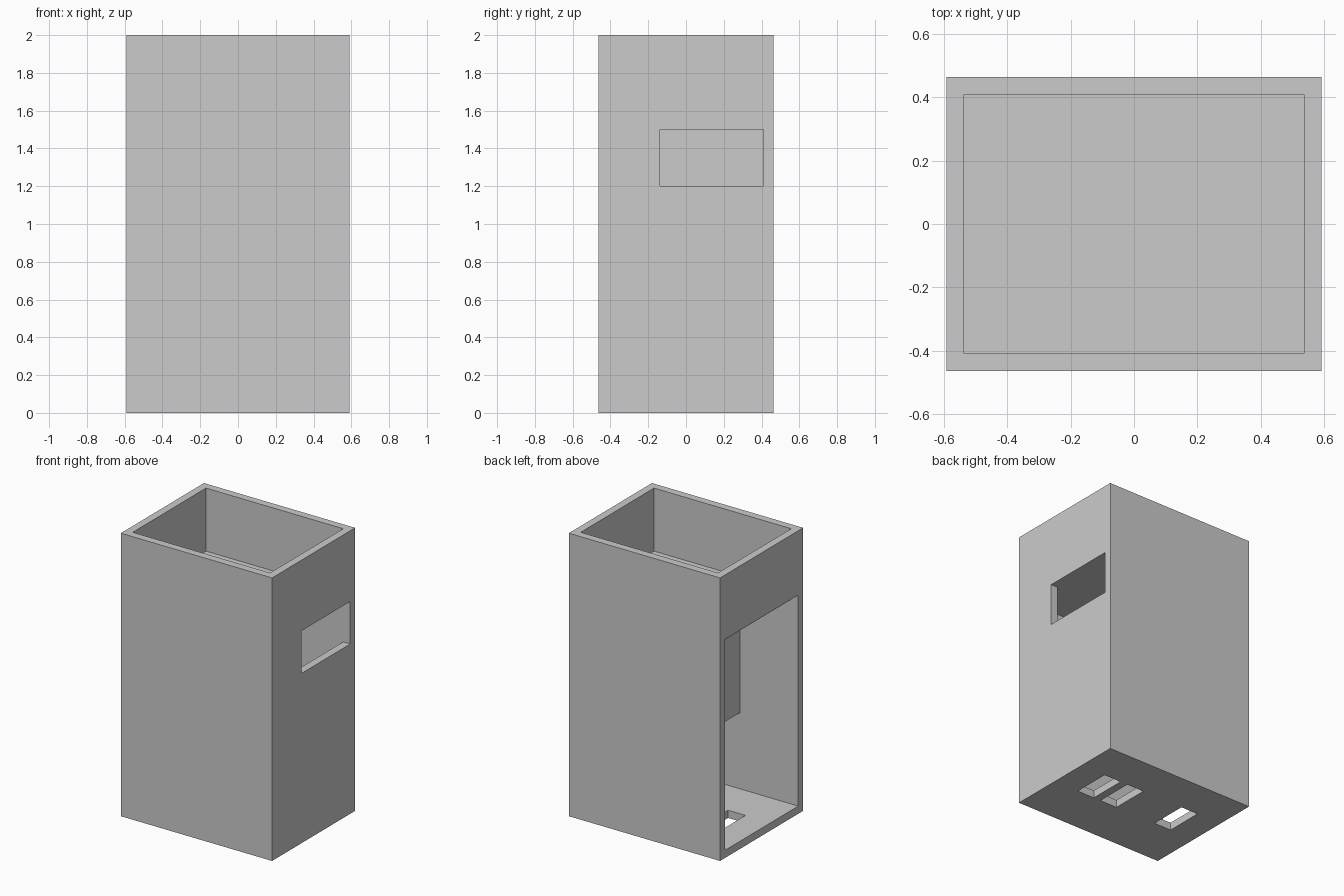
import bpy
from mathutils import Vector

default = bpy.data.objects.get("Cube")
if default:
    bpy.data.objects.remove(default, do_unlink=True)

W, D, H = 0.591, 0.4635, 2.0      # half width, half depth, height
T = 0.0545                        # wall thickness
IX, IY = W - T, D - T             # inner half sizes
CEILING = 1.5                     # underside of the shelf
EPS = 0.1                         # cutter overshoot


def box(name, x, y, z):
    """Box spanning the given (low, high) ranges."""
    bpy.ops.mesh.primitive_cube_add(size=1)
    ob = bpy.context.object
    ob.name = ob.data.name = name
    low, high = (Vector(c) for c in zip(x, y, z))
    for v in ob.data.vertices:
        v.co = [l + (c + 0.5) * (h - l) for c, l, h in zip(v.co, low, high)]
    return ob


def cut(target, x, y, z):
    """Subtract a box from the target and discard the cutter."""
    cutter = box("cutter", x, y, z)
    cutter.hide_render = True
    mod = target.modifiers.new("cut", 'BOOLEAN')
    mod.operation, mod.solver, mod.object = 'DIFFERENCE', 'EXACT', cutter
    bpy.context.view_layer.objects.active = target
    bpy.ops.object.modifier_apply(modifier=mod.name)
    bpy.data.objects.remove(cutter, do_unlink=True)


# Housing: open top bin above a closed lower chamber
housing = box("housing", (-W, W), (-D, D), (0, H))
cut(housing, (-IX, IX), (-IY, IY), (CEILING + T, H + EPS))
cut(housing, (-IX, IX), (-IY, IY), (T, CEILING))

# Large access opening on one side, small window on the other
cut(housing, (-W - EPS, -IX), (-IY, IY), (T, 1.545))
cut(housing, (IX, W + EPS), (-0.137, IY), (1.2, CEILING))

# Slots through the floor
for centre in (-0.327, 0.134, 0.327):
    half = 0.068
    cut(housing, (centre - half, centre + half), (-0.1, 0.173), (-EPS, T + EPS))

# Divider hanging from the shelf inside the lower chamber
box("divider", (-0.136, -0.136 + T), (-IY, IY), (0.593, CEILING))
